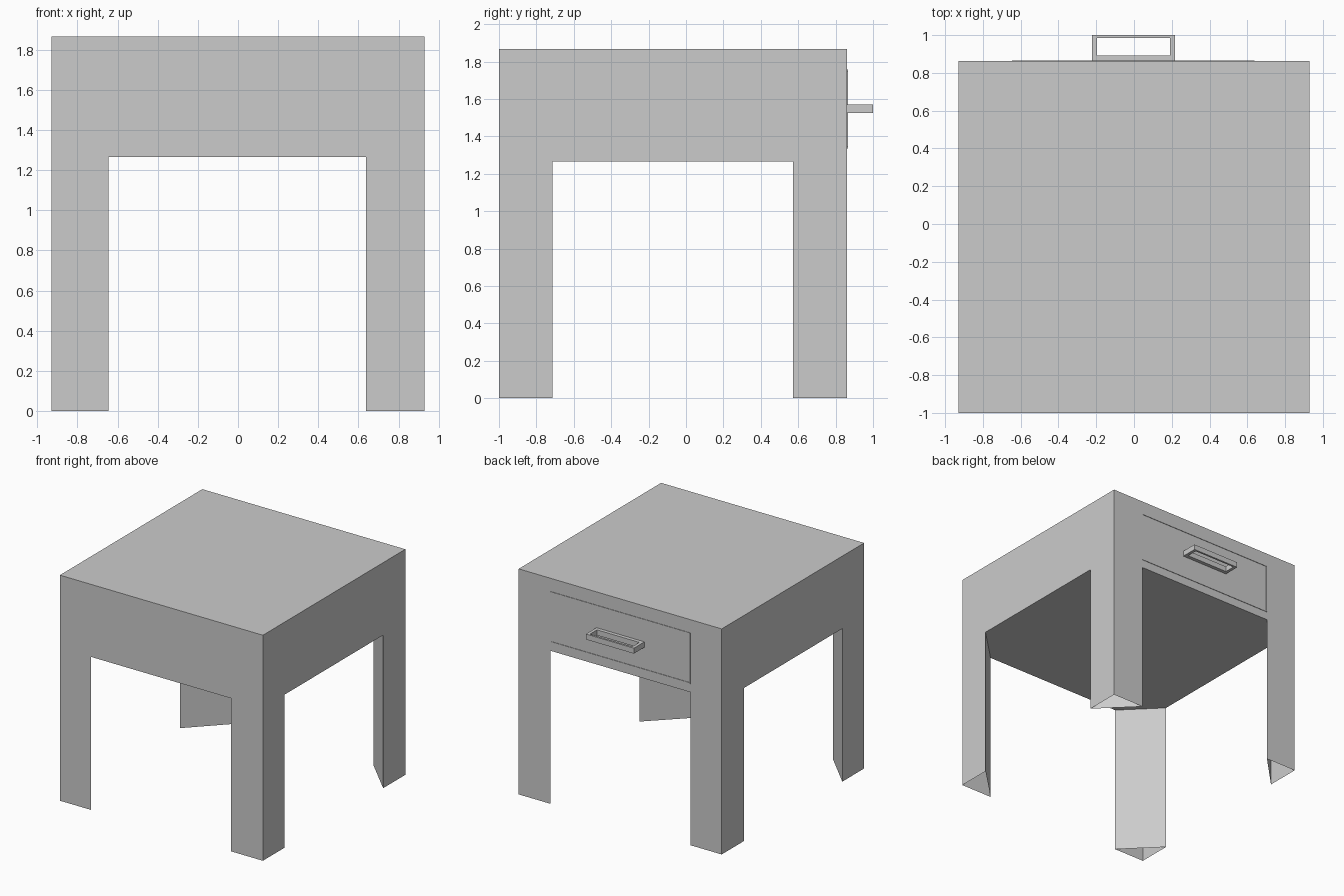
import bpy, bmesh

if "Cube" in bpy.data.objects:
    bpy.data.objects.remove(bpy.data.objects["Cube"])

X0, X1, Y0, Y1 = -0.93, 0.928, -1.0, 0.862   # outer faces
A0, A1, B0, B1 = -0.645, 0.637, -0.715, 0.572  # inner leg edges
APRON, TOP = 1.266, 1.866


def mesh_object(name, bm):
    bmesh.ops.remove_doubles(bm, verts=bm.verts, dist=1e-5)
    bmesh.ops.recalc_face_normals(bm, faces=bm.faces)
    me = bpy.data.meshes.new(name)
    bm.to_mesh(me)
    bm.free()
    ob = bpy.data.objects.new(name, me)
    bpy.context.collection.objects.link(ob)
    return ob


def box(name, x0, x1, y0, y1, z0, z1):
    bm = bmesh.new()
    for v in bmesh.ops.create_cube(bm, size=1)["verts"]:
        v.co = (x1 if v.co.x > 0 else x0, y1 if v.co.y > 0 else y0,
                z1 if v.co.z > 0 else z0)
    return mesh_object(name, bm)


# Table shell: arched outer walls, top, underside, diagonal leg backs (open feet)
bm = bmesh.new()


def face(pts):
    bm.faces.new([bm.verts.new(p) for p in pts])


def arch(lo, a, b, hi):
    return [(lo, 0), (a, 0), (a, APRON), (b, APRON), (b, 0), (hi, 0), (hi, TOP), (lo, TOP)]


for y in (Y0, Y1):
    face([(x, y, z) for x, z in arch(X0, A0, A1, X1)])
for x in (X0, X1):
    face([(x, y, z) for y, z in arch(Y0, B0, B1, Y1)])
face([(X0, Y0, TOP), (X1, Y0, TOP), (X1, Y1, TOP), (X0, Y1, TOP)])
ring = [(A0, Y0), (A1, Y0), (X1, B0), (X1, B1), (A1, Y1), (A0, Y1), (X0, B1), (X0, B0)]
face([(x, y, APRON) for x, y in ring])
for i in (1, 3, 5, 7):
    p, q = ring[i], ring[(i + 1) % 8]
    face([(*p, 0), (*q, 0), (*q, APRON), (*p, APRON)])
mesh_object("table_body", bm)

# Thin raised strips outlining the drawer on the back face
S0, S1 = Y1 - 0.002, Y1 + 0.004
box("drawer_strip_top", A0, A1, S0, S1, 1.747, 1.757)
box("drawer_strip_bottom", A0, A1, S0, S1, 1.335, 1.345)
box("drawer_strip_side", A0, A0 + 0.01, S0, S1, 1.345, 1.747)

# Drawer handle: rectangular loop open from above
bm = bmesh.new()
outer = [(-0.223, Y1), (0.216, Y1), (0.216, 1.0), (-0.223, 1.0)]
inner = [(-0.197, 0.892), (0.19, 0.892), (0.19, 0.984), (-0.197, 0.984)]
Z0, Z1 = 1.525, 1.57
for i in range(4):
    j = (i + 1) % 4
    for z in (Z0, Z1):
        face([(*p, z) for p in (outer[i], outer[j], inner[j], inner[i])])
    for loop in (outer, inner):
        face([(*loop[i], Z0), (*loop[j], Z0), (*loop[j], Z1), (*loop[i], Z1)])
mesh_object("drawer_handle", bm)
